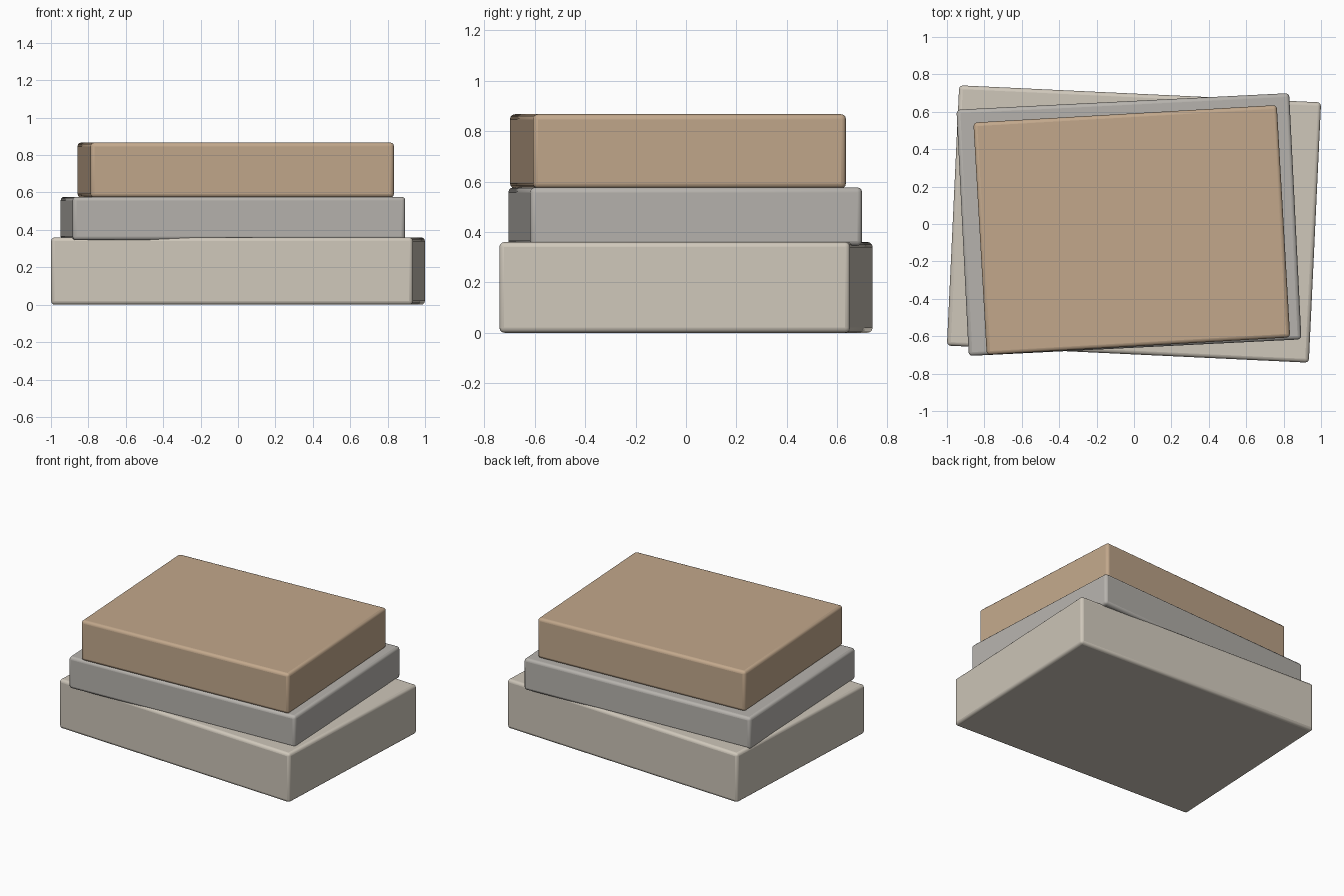
import bpy
from math import radians

if "Cube" in bpy.data.objects:
    bpy.data.objects.remove(bpy.data.objects["Cube"])


def slab(name, size, centre, z0, z1, angle, color):
    """Soft-edged slab spanning z0..z1, turned about z by angle degrees."""
    bpy.ops.mesh.primitive_cube_add(size=1)
    ob = bpy.context.object
    ob.name = name
    ob.scale = (size[0], size[1], z1 - z0)
    bpy.ops.object.transform_apply(location=False, rotation=False, scale=True)
    ob.location = (centre[0], centre[1], (z0 + z1) / 2)
    ob.rotation_euler.z = radians(angle)
    bevel = ob.modifiers.new("soft_edges", 'BEVEL')
    bevel.width = 0.02
    bevel.segments = 3
    bpy.ops.object.shade_smooth_by_angle(angle=radians(35))
    mat = bpy.data.materials.new(name + "_color")
    mat.diffuse_color = (*color, 1)
    mat.use_nodes = True
    mat.node_tree.nodes["Principled BSDF"].inputs["Base Color"].default_value = mat.diffuse_color
    ob.data.materials.append(mat)
    return ob


# Three stacked stone slabs, each turned slightly
slab("bottom_slab", (1.937, 1.393), (0, 0), 0.0, 0.36, -2.7, (0.62, 0.57, 0.49))
slab("middle_slab", (1.781, 1.318), (-0.027, -0.003), 0.345, 0.577, 2.85, (0.47, 0.45, 0.42))
slab("top_slab", (1.625, 1.244), (-0.012, -0.032), 0.573, 0.867, 3.3, (0.54, 0.39, 0.26))
